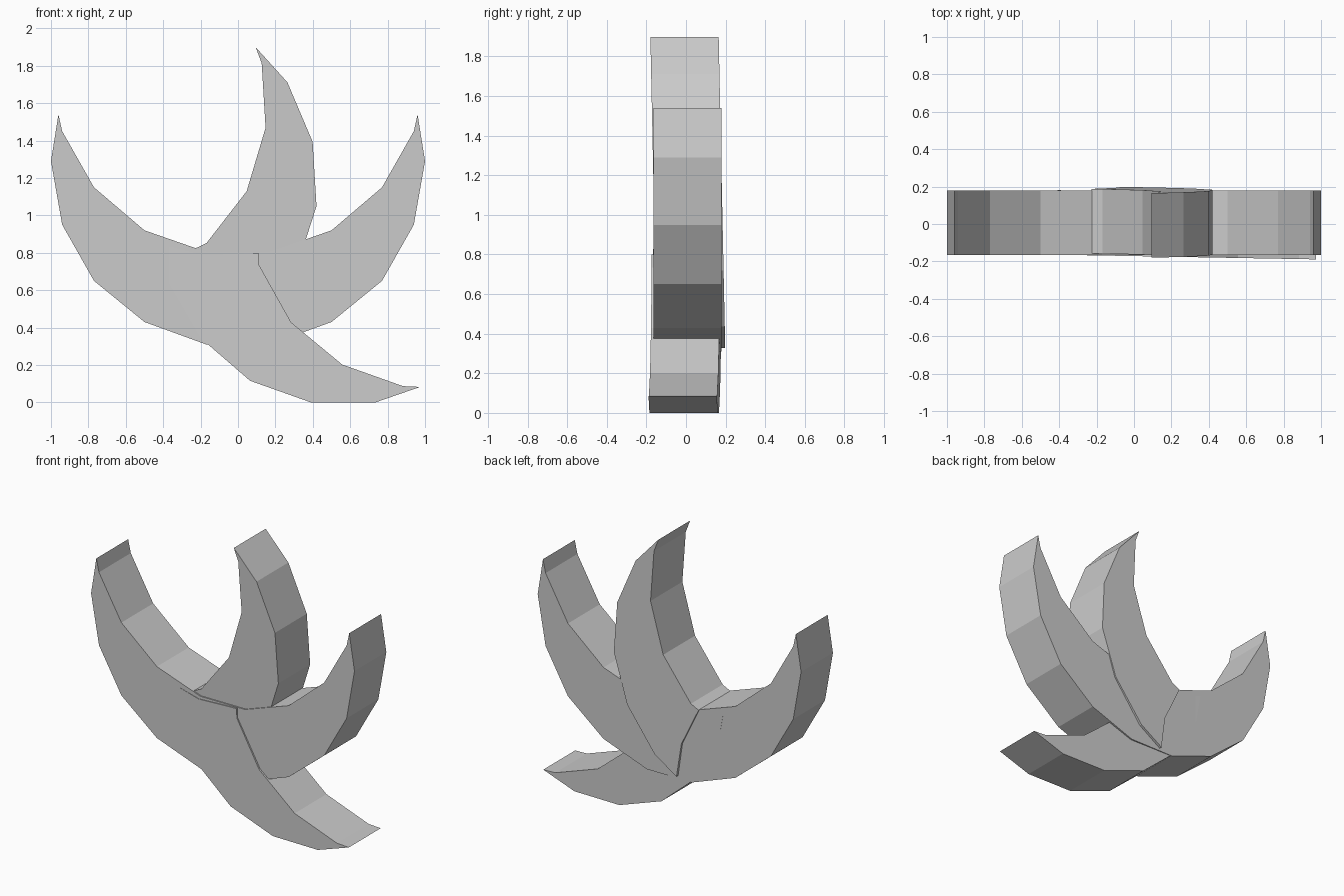
import bpy, bmesh
from math import sin, cos, radians

if "Cube" in bpy.data.objects:
    bpy.data.objects.remove(bpy.data.objects["Cube"])

# Outer and inner curve of one horn, tip first, running toward its root
OUTER = [(0.96, 1.54), (1.0, 1.29), (0.94, 0.95), (0.77, 0.65), (0.50, 0.43), (0.17, 0.31)]
INNER = [(0.17, 0.805), (0.50, 0.92), (0.77, 1.15), (0.94, 1.45)]
ROOT = [(-0.03, 0.31), (0.068, 0.523), (0.105, 0.813)]
FRONT, BACK = -0.165, 0.18


def slab(name, profile, shift=lambda x, z: 0.0):
    """Extrude an x/z profile through y; shift leans it slightly in y."""
    bm = bmesh.new()
    rings = [[bm.verts.new((x, y + shift(x, z), z)) for x, z in profile]
             for y in (FRONT, BACK)]
    bm.faces.new(rings[0])
    bm.faces.new(rings[1][::-1])
    n = len(profile)
    for i in range(n):
        j = (i + 1) % n
        bm.faces.new((rings[0][j], rings[0][i], rings[1][i], rings[1][j]))
    bmesh.ops.recalc_face_normals(bm, faces=bm.faces)
    mesh = bpy.data.meshes.new(name)
    bm.to_mesh(mesh)
    bm.free()
    obj = bpy.data.objects.new(name, mesh)
    bpy.context.collection.objects.link(obj)
    return obj


def place(points, degrees, dx, dz):
    c, s = cos(radians(degrees)), sin(radians(degrees))
    return [(x * c - z * s + dx, x * s + z * c + dz) for x, z in points]


def mirror(points):
    return [(-x, z) for x, z in reversed(points)]


# Symmetric crescent forming the left and right horns
slab("crescent", OUTER + mirror(OUTER) + mirror(INNER) + INNER)

# Single horns turned about the middle, each leaning a little in depth
horn = OUTER + ROOT + INNER
slab("upper_horn", place(horn, 33, 0.128, 0.085),
     lambda x, z: 0.018 - 0.021 * (z - 0.33))
slab("lower_horn", place(horn, -80, -0.709, 0.761),
     lambda x, z: -0.003 - 0.018 * (x + 0.2))
